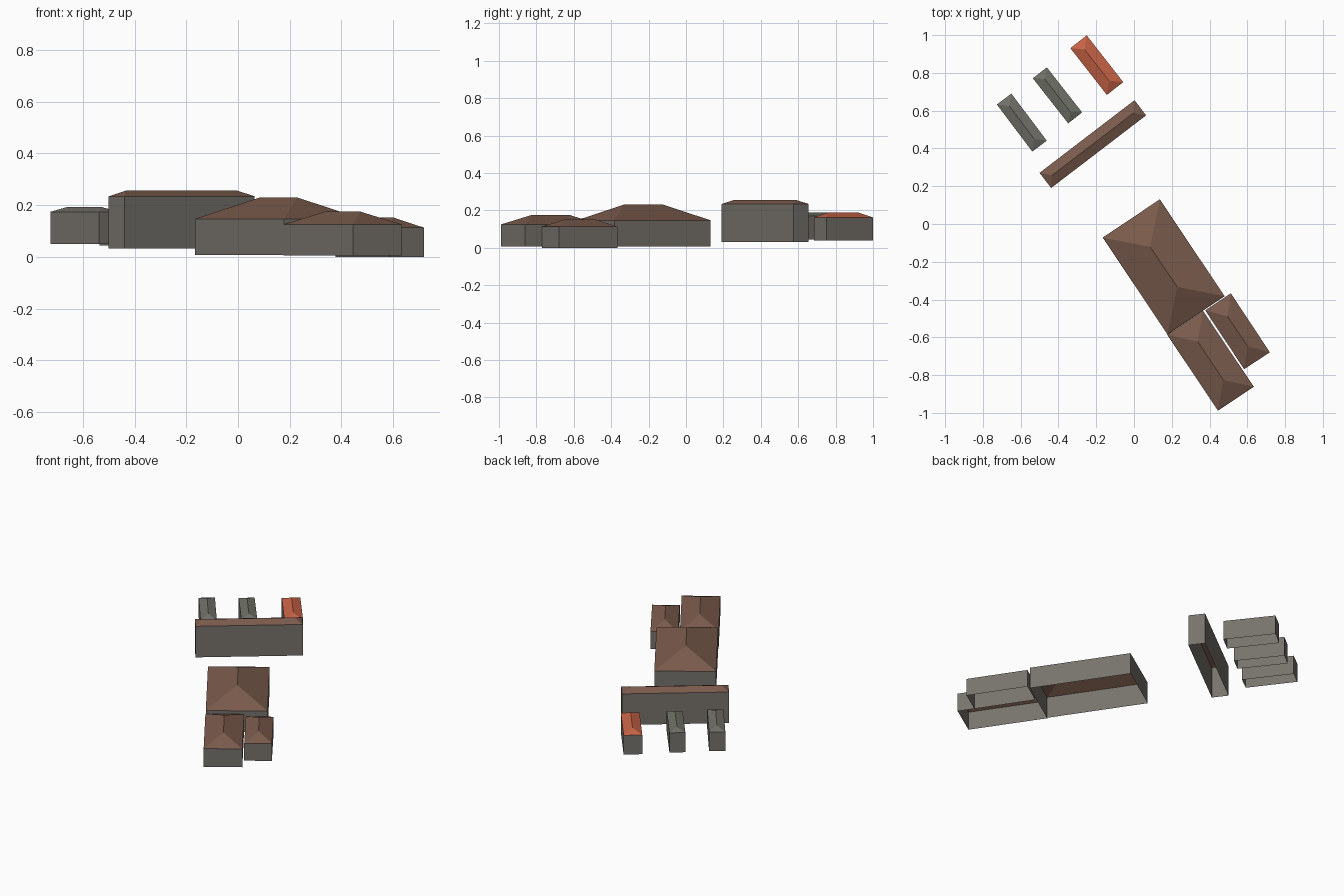
import bpy, bmesh, math
from mathutils import Matrix, Vector

if "Cube" in bpy.data.objects:
    bpy.data.objects.remove(bpy.data.objects["Cube"])


def material(name, rgb):
    m = bpy.data.materials.new(name)
    m.diffuse_color = (*rgb, 1)
    m.use_nodes = True
    m.node_tree.nodes["Principled BSDF"].inputs["Base Color"].default_value = m.diffuse_color
    return m


wall = material("grey wall", (0.184, 0.170, 0.150))
brown = material("brown roof", (0.195, 0.105, 0.073))
orange = material("orange tile", (0.57, 0.125, 0.060))
grey = material("grey roof", (0.168, 0.160, 0.140))
green_grey = material("green grey roof", (0.156, 0.160, 0.128))


def hip_house(name, centre, length, width, angle, ridge, heights, roof):
    """Open-bottomed walls under a hipped roof; long axis turned by angle."""
    base, eave, top = heights
    bm = bmesh.new()
    plan = [(-1, -1), (1, -1), (1, 1), (-1, 1)]
    low, high = [[bm.verts.new((sx * length / 2, sy * width / 2, z)) for sx, sy in plan]
                 for z in (base, eave)]
    r0, r1 = [bm.verts.new((s * ridge / 2, 0, top)) for s in (-1, 1)]
    # walls
    for i in range(4):
        j = (i + 1) % 4
        bm.faces.new((low[i], low[j], high[j], high[i]))
    # two slopes and two hip ends
    a, b, c, d = high
    for f in ((a, b, r1, r0), (b, c, r1), (c, d, r0, r1), (d, a, r0)):
        bm.faces.new(f).material_index = 1
    turn = Matrix.Translation(Vector((*centre, 0))) @ Matrix.Rotation(math.radians(angle), 4, 'Z')
    bm.transform(turn)
    mesh = bpy.data.meshes.new(name)
    bm.to_mesh(mesh)
    bm.free()
    mesh.materials.append(wall)
    mesh.materials.append(roof)
    bpy.context.collection.objects.link(bpy.data.objects.new(name, mesh))


# main hall with its two lower wings
hip_house("main_hall", (0.157, -0.227), 0.617, 0.364, -56.2, 0.255, (0.008, 0.147, 0.230), brown)
hip_house("left_wing", (0.405, -0.724), 0.484, 0.228, -56.2, 0.244, (0.006, 0.125, 0.175), brown)
hip_house("right_wing", (0.548, -0.568), 0.374, 0.163, -56.5, 0.190, (0.0, 0.113, 0.152), brown)

# long tall block across the site
hip_house("long_block", (-0.218, 0.423), 0.633, 0.101, 37.4, 0.543, (0.032, 0.234, 0.256), brown)

# three small houses behind
hip_house("orange_house", (-0.197, 0.841), 0.314, 0.110, -52, 0.209, (0.038, 0.163, 0.188), orange)
hip_house("middle_house", (-0.405, 0.681), 0.303, 0.094, -51.9, 0.220, (0.043, 0.171, 0.189), green_grey)
hip_house("outer_house", (-0.594, 0.537), 0.312, 0.096, -53, 0.218, (0.050, 0.174, 0.193), grey)
